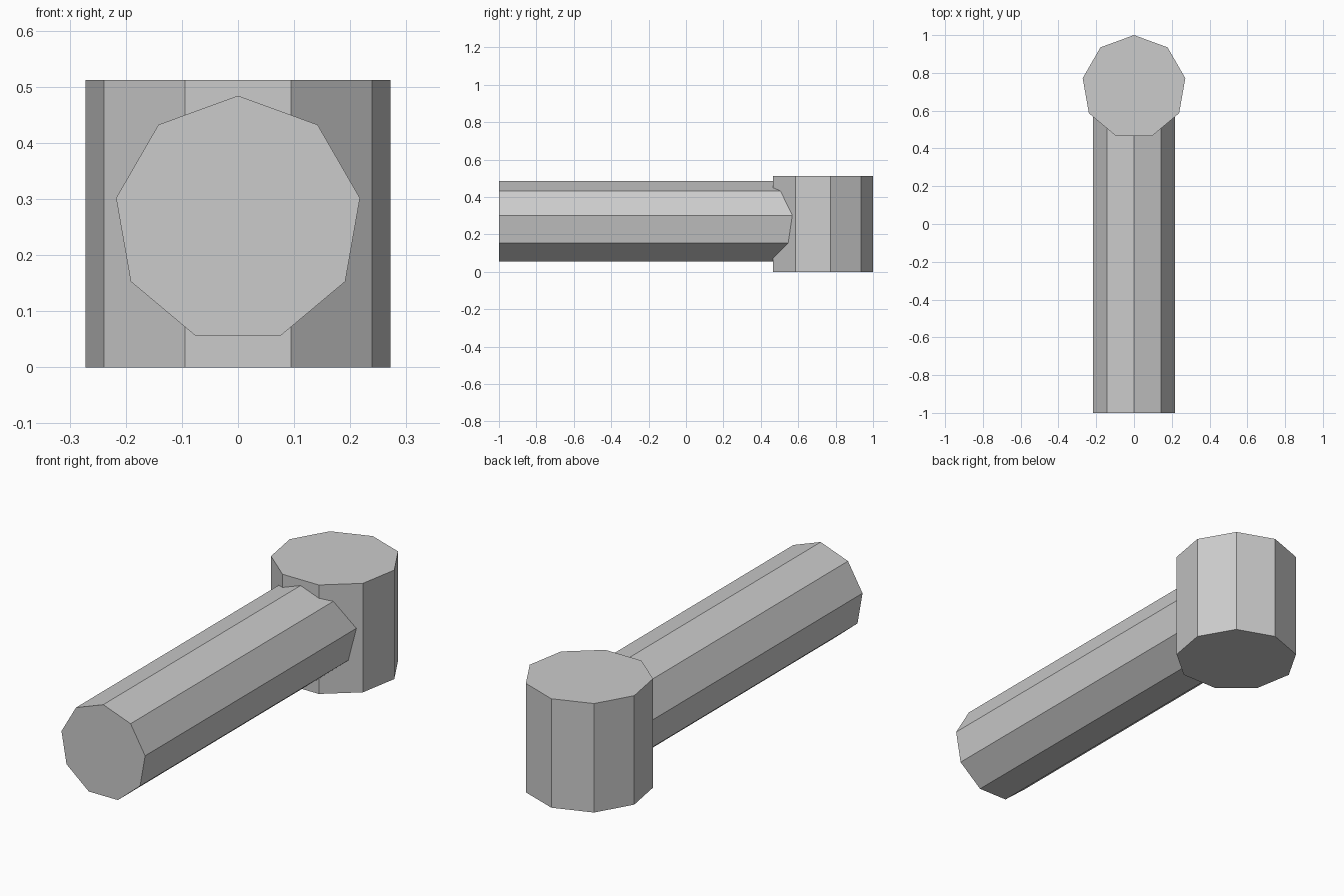
import bpy
from math import sin, cos, tau

if "Cube" in bpy.data.objects:
    bpy.data.objects.remove(bpy.data.objects["Cube"])

SIDES = 9


def prism(name, radius, place, start, end):
    """Nine-sided prism with one corner pointing up its profile's second axis."""
    ring = [(radius * sin(tau * i / SIDES), radius * cos(tau * i / SIDES)) for i in range(SIDES)]
    verts = [place(u, v, w) for w in (start, end) for u, v in ring]
    n = SIDES
    faces = [tuple(range(n)), tuple(range(2 * n - 1, n - 1, -1))]
    faces += [(i, i + n, (i + 1) % n + n, (i + 1) % n) for i in range(n)]
    mesh = bpy.data.meshes.new(name)
    mesh.from_pydata(verts, [], faces)
    obj = bpy.data.objects.new(name, mesh)
    bpy.context.collection.objects.link(obj)
    return obj


# Upright head at the back (profile in xy, extruded along z)
prism("head", 0.2758, lambda u, v, w: (u, 0.7242 + v, w), 0.0, 0.512)

# Long handle running forward (profile in xz), seated inside the head;
# extruded from back to front so its faces point outward
prism("handle", 0.2207, lambda u, v, w: (u, w, 0.2634 + v), 0.72, -1.0)
